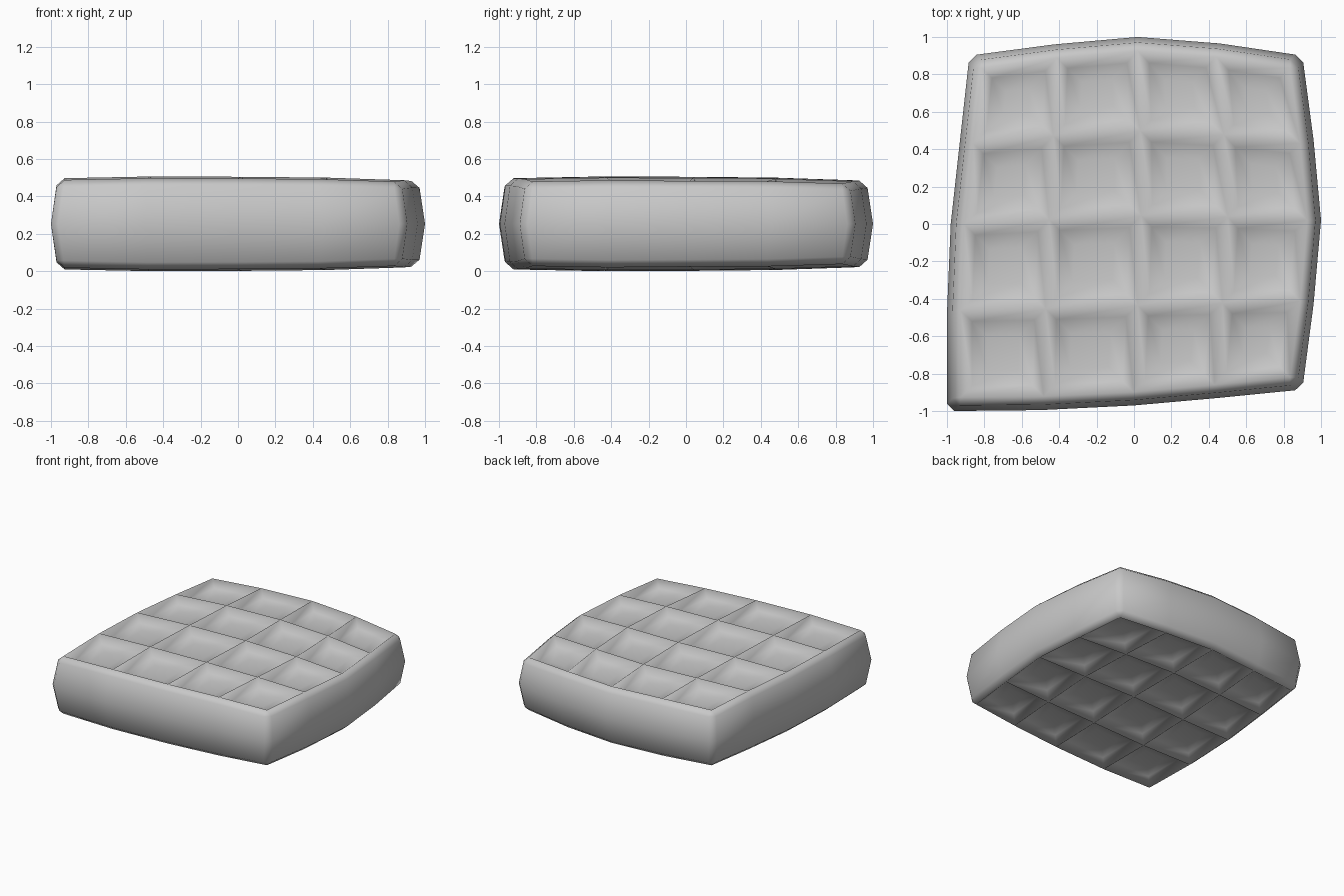
import bpy, bmesh, math
from mathutils import Vector

old = bpy.data.objects.get("Cube")
if old:
    bpy.data.objects.remove(old)

fabric = bpy.data.materials.new("grey fabric")
fabric.use_nodes = True
colour = (0.58, 0.58, 0.58, 1)
fabric.diffuse_color = colour
fabric.node_tree.nodes["Principled BSDF"].inputs["Base Color"].default_value = colour

# Bulging outline: five points along each side at the widest height
FRONT = [(-1, -1), (-.5, -.995), (0, -.97), (.45, -.93), (.9, -.885)]
BACK = [(-.88, .9), (-.43, .96), (.02, 1), (.46, .965), (.9, .9)]
LEFT = [FRONT[0], (-1, -.48), (-.98, 0), (-.93, .45), BACK[0]]
RIGHT = [FRONT[4], (.96, -.43), (1, .02), (.96, .45), BACK[4]]
N = 4
MID = 0.253


def outline_patch(i, j):
    """Blend the four sides into a point of the quilting grid."""
    u, v = i / N, j / N
    f, b, l, r = (Vector(p) for p in (FRONT[i], BACK[i], LEFT[j], RIGHT[j]))
    c = [Vector(p) for p in (FRONT[0], FRONT[N], BACK[0], BACK[N])]
    corners = (c[0] * (1 - u) + c[1] * u) * (1 - v) + (c[2] * (1 - u) + c[3] * u) * v
    return f * (1 - v) + b * v + l * (1 - u) + r * u - corners


bm = bmesh.new()


def make_panel(side):
    """Domed quilted panel on the top (1) or bottom (-1)."""
    grid = {}
    for i in range(N + 1):
        for j in range(N + 1):
            p = outline_patch(i, j) * 0.965
            h = MID - 0.007 * ((p.x + .45) ** 2 + (p.y + .45) ** 2)
            h -= 0.008 * ((i in (0, N)) + (j in (0, N)))
            grid[i, j] = bm.verts.new((p.x, p.y, MID + side * h))
    for i in range(N):
        for j in range(N):
            bm.faces.new([grid[k] for k in ((i, j), (i + 1, j), (i + 1, j + 1), (i, j + 1))][::side])
    return grid


top, bottom = make_panel(1), make_panel(-1)

# Side walls, widest at mid height
loop = [(i, 0) for i in range(N)] + [(N, j) for j in range(N)]
loop += [(N - i, N) for i in range(N)] + [(0, N - j) for j in range(N)]
belt = [bm.verts.new((*outline_patch(*k), MID)) for k in loop]
for n, key in enumerate(loop):
    m = (n + 1) % len(loop)
    bm.faces.new((belt[n], belt[m], top[loop[m]], top[key]))
    bm.faces.new((bottom[key], bottom[loop[m]], belt[m], belt[n]))
bm.normal_update()

# Soft rims and upright corners
sharp = [e for e in bm.edges if e.calc_face_angle(0) > math.radians(40)]
bmesh.ops.bevel(bm, geom=sharp, offset=0.038, segments=1, affect='EDGES', clamp_overlap=True)
bm.normal_update()

# Press a dimple into every quilted cell
cells = [f for f in bm.faces if abs(f.normal.z) > 0.95]
for thickness, depth in ((0.06, -0.05), (0.08, -0.015)):
    bmesh.ops.inset_individual(bm, faces=cells, thickness=thickness, depth=depth,
                               use_even_offset=True)

mesh = bpy.data.meshes.new("cushion")
bm.to_mesh(mesh)
bm.free()
mesh.materials.append(fabric)
mesh.shade_smooth()
cushion = bpy.data.objects.new("cushion", mesh)
bpy.context.collection.objects.link(cushion)
